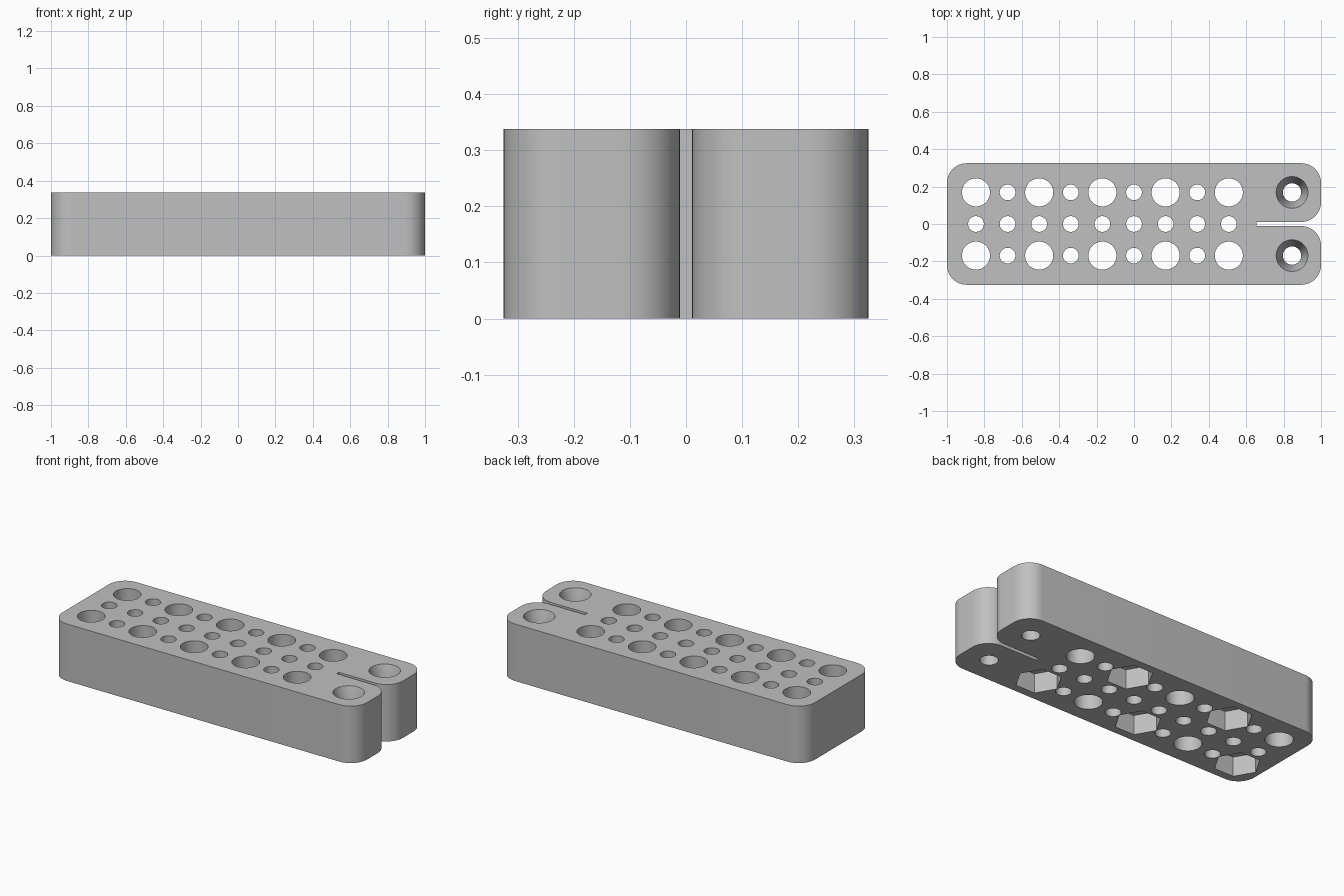
import bpy, bmesh, math
from mathutils import Vector

default = bpy.data.objects.get("Cube")
if default:
    bpy.data.objects.remove(default, do_unlink=True)

HEIGHT, HALF_W, FILLET = 0.338, 0.325, 0.106
PITCH = 0.169
SLOT, SLOT_END = 0.011, 0.655

grey = bpy.data.materials.new("grey plastic")
grey.use_nodes = True
grey.diffuse_color = (0.53, 0.53, 0.53, 1)
grey.node_tree.nodes["Principled BSDF"].inputs["Base Color"].default_value = (0.53, 0.53, 0.53, 1)


def to_object(name, bm):
    bmesh.ops.recalc_face_normals(bm, faces=bm.faces)
    mesh = bpy.data.meshes.new(name)
    bm.to_mesh(mesh)
    bm.free()
    mesh.materials.append(grey)
    obj = bpy.data.objects.new(name, mesh)
    bpy.context.scene.collection.objects.link(obj)
    return obj


def rounded(corners, steps=12):
    """Replace each right-angled corner (x, y, radius) by an arc."""
    out = []
    for i, (x, y, r) in enumerate(corners):
        p = Vector((x, y))
        if r == 0:
            out.append(p)
            continue
        a = (Vector(corners[i - 1][:2]) - p).normalized()
        b = (Vector(corners[(i + 1) % len(corners)][:2]) - p).normalized()
        centre = p + (a + b) * r
        for k in range(steps + 1):
            t = math.pi / 2 * k / steps
            out.append(centre - b * r * math.cos(t) - a * r * math.sin(t))
    return out


def add_turned(bm, x, y, profile, sides):
    """Closed solid made of stacked (z, radius) rings."""
    rings = []
    for z, r in profile:
        angles = [2 * math.pi * k / sides for k in range(sides)]
        rings.append([bm.verts.new((x + r * math.cos(a), y + r * math.sin(a), z)) for a in angles])
    for low, high in zip(rings, rings[1:]):
        for k in range(sides):
            n = (k + 1) % sides
            bm.faces.new((low[k], low[n], high[n], high[k]))
    bm.faces.new(rings[0][::-1])
    bm.faces.new(rings[-1])


# Block with rounded corners and a slot splitting one end into two lobes
outline = rounded([
    (-1, -HALF_W, FILLET), (1, -HALF_W, FILLET),
    (1, -SLOT, FILLET), (SLOT_END, -SLOT, 0),
    (SLOT_END, SLOT, 0), (1, SLOT, FILLET),
    (1, HALF_W, FILLET), (-1, HALF_W, FILLET)])
bm = bmesh.new()
base = bm.faces.new([bm.verts.new((p.x, p.y, 0)) for p in outline])
extruded = bmesh.ops.extrude_face_region(bm, geom=[base])["geom"]
bmesh.ops.translate(bm, vec=(0, 0, HEIGHT),
                    verts=[v for v in extruded if isinstance(v, bmesh.types.BMVert)])
block = to_object("drilled_block", bm)

# Through holes, nut pockets and countersunk screw holes
holes, pockets = bmesh.new(), bmesh.new()
for col in range(-5, 4):
    x = col * PITCH
    for row in (-1, 0, 1):
        large = row != 0 and col % 2 != 0
        radius = 0.075 if large else 0.042
        add_turned(holes, x, row * PITCH, [(-0.1, radius), (HEIGHT + 0.1, radius)], 48)
        # Hexagonal pockets alternate between the two outer rows
        if large and (col + row) % 4 == 2:
            add_turned(pockets, x, row * PITCH, [(-0.1, 0.125), (0.115, 0.125)], 6)
for side in (-1, 1):
    add_turned(holes, 5 * PITCH, side * PITCH,
               [(-0.1, 0.049), (HEIGHT - 0.12, 0.049), (HEIGHT, 0.085), (HEIGHT + 0.1, 0.115)], 48)
cutters = [to_object("hole_cutter", holes), to_object("pocket_cutter", pockets)]

for cutter in cutters:
    cutter.hide_render = True
    cut = block.modifiers.new(cutter.name, 'BOOLEAN')
    cut.operation = 'DIFFERENCE'
    cut.solver = 'EXACT'
    cut.object = cutter

# Bake the cuts, drop the cutters, then smooth the curved walls
bpy.context.view_layer.update()
evaluated = block.evaluated_get(bpy.context.evaluated_depsgraph_get())
result = bpy.data.meshes.new_from_object(evaluated)
block.modifiers.clear()
block.data = result
for cutter in cutters:
    bpy.data.objects.remove(cutter, do_unlink=True)
result.materials.clear()
result.materials.append(grey)
for poly in result.polygons:
    poly.material_index = 0

bpy.ops.object.select_all(action='DESELECT')
block.select_set(True)
bpy.context.view_layer.objects.active = block
bpy.ops.object.shade_smooth_by_angle(angle=math.radians(30))
